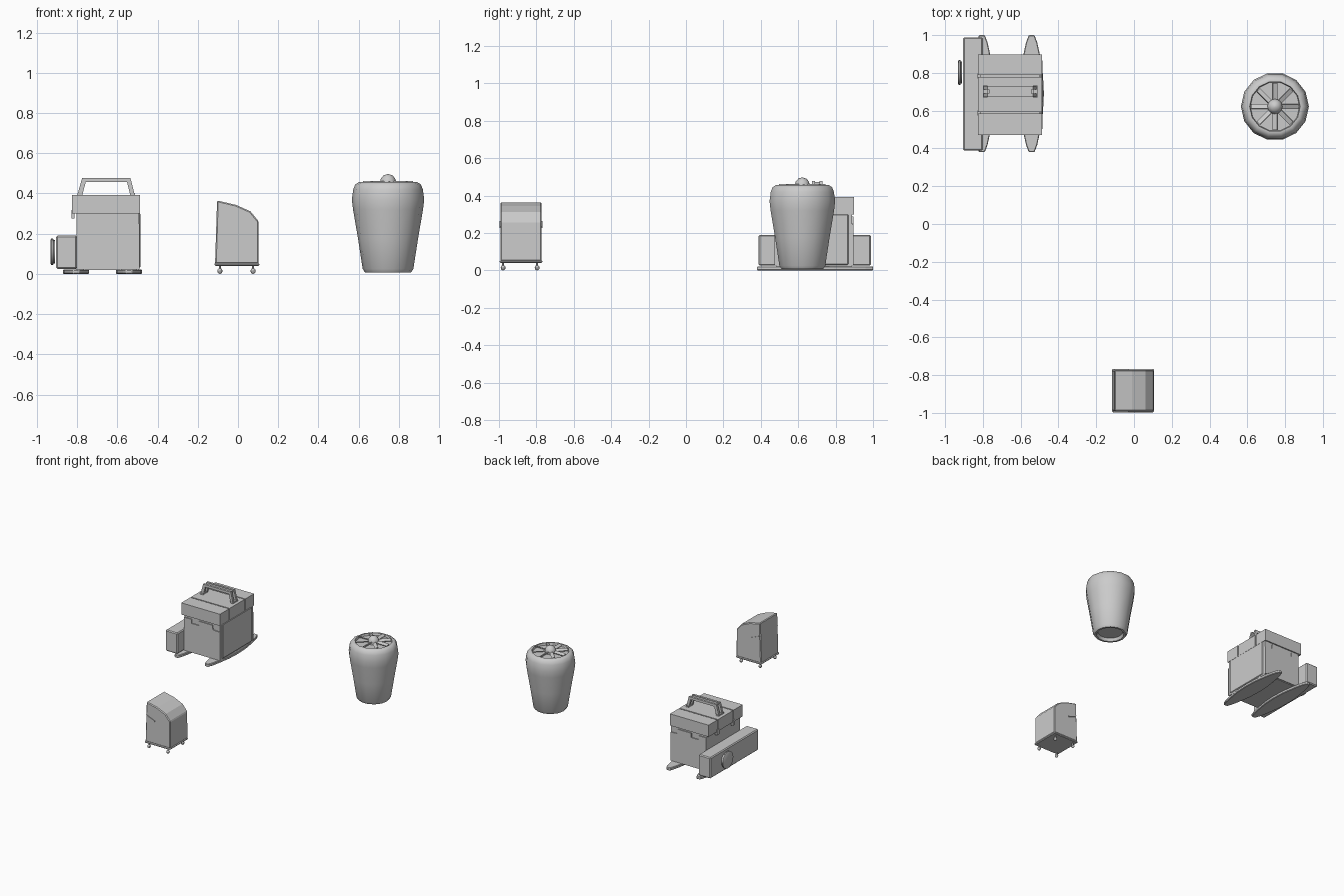
import bpy, bmesh
from math import cos, sin, pi, radians
from mathutils import Vector, Matrix

if "Cube" in bpy.data.objects:
    bpy.data.objects.remove(bpy.data.objects["Cube"])


def finish(name, bm, bevel=0.0, smooth=None):
    bmesh.ops.recalc_face_normals(bm, faces=bm.faces)
    mesh = bpy.data.meshes.new(name)
    bm.to_mesh(mesh)
    bm.free()
    ob = bpy.data.objects.new(name, mesh)
    bpy.context.collection.objects.link(ob)
    if bevel:
        m = ob.modifiers.new("bevel", 'BEVEL')
        m.width, m.segments = bevel, 1
        m.limit_method = 'ANGLE'
    if smooth:
        bpy.ops.object.select_all(action='DESELECT')
        bpy.context.view_layer.objects.active = ob
        ob.select_set(True)
        bpy.ops.object.shade_smooth_by_angle(angle=radians(smooth))
    return ob


def box(name, x, y, z, bevel=0.0):
    bm = bmesh.new()
    size = Matrix.Diagonal((x[1] - x[0], y[1] - y[0], z[1] - z[0], 1))
    mid = Vector((sum(x) / 2, sum(y) / 2, sum(z) / 2))
    bmesh.ops.create_cube(bm, size=1, matrix=Matrix.Translation(mid) @ size)
    return finish(name, bm, bevel)


def prism(name, pts, lo, hi, axis, bevel=0.0):
    """Extrude a profile along y (points x, z) or along z (points x, y)."""
    bm = bmesh.new()
    put = (lambda p, d: (p[0], d, p[1])) if axis == 'y' else (lambda p, d: (p[0], p[1], d))
    a = [bm.verts.new(put(p, lo)) for p in pts]
    b = [bm.verts.new(put(p, hi)) for p in pts]
    n = len(pts)
    bm.faces.new(a)
    bm.faces.new(b)
    for i in range(n):
        bm.faces.new((a[i], a[(i + 1) % n], b[(i + 1) % n], b[i]))
    return finish(name, bm, bevel)


def lathe(name, profile, centre, sides, axis='z', smooth=35):
    """Spin (radius, height) points round z or x; end caps are closed."""
    bm = bmesh.new()
    rings = []
    for r, h in profile:
        ring = []
        for i in range(sides):
            t = 2 * pi * i / sides
            v = Vector((r * cos(t), r * sin(t), h))
            if axis == 'x':
                v = Vector((h, v.x, v.y))
            ring.append(bm.verts.new(v + Vector(centre)))
        rings.append(ring)
    for a, b in zip(rings, rings[1:]):
        for i in range(sides):
            j = (i + 1) % sides
            bm.faces.new((a[i], a[j], b[j], b[i]))
    bm.faces.new(rings[0])
    bm.faces.new(rings[-1])
    return finish(name, bm, 0, smooth)


# --- Carry case on skids ---
box("case_body", (-0.803, -0.493), (0.48, 0.888), (0.02, 0.31))
# notched outer panels on the front and back of the body
panel = [(-0.803, 0.025), (-0.49, 0.025), (-0.49, 0.248), (-0.55, 0.252), (-0.555, 0.287),
         (-0.672, 0.287), (-0.672, 0.253), (-0.735, 0.253), (-0.735, 0.285), (-0.803, 0.285)]
prism("case_front_panel", panel, 0.473, 0.481, 'y')
prism("case_back_panel", panel, 0.887, 0.895, 'y')
box("case_end_panel", (-0.494, -0.485), (0.50, 0.868), (0.03, 0.30), 0.004)

# lid in three sections separated by narrow grooves
box("lid_core", (-0.815, -0.497), (0.48, 0.89), (0.302, 0.382))
for part, y in (("front", (0.472, 0.584)), ("middle", (0.593, 0.779)), ("back", (0.788, 0.897))):
    box("lid_" + part, (-0.825, -0.488), y, (0.30, 0.392))
# latch tabs under the lid overhang
for y in (0.588, 0.783):
    box("lid_latch", (-0.829, -0.812), (y - 0.014, y + 0.014), (0.275, 0.318))

# carrying handle
outer = [(-0.80, 0.388), (-0.775, 0.477), (-0.535, 0.477), (-0.512, 0.388),
         (-0.535, 0.388), (-0.552, 0.457), (-0.757, 0.457), (-0.775, 0.388)]
for y in (0.673, 0.713):
    prism("handle_side", outer, y, y + 0.017, 'y')
box("handle_grip", (-0.768, -0.543), (0.68, 0.723), (0.458, 0.472))
for x in (-0.787, -0.524):
    box("handle_foot", (x - 0.012, x + 0.012), (0.67, 0.733), (0.388, 0.402))

# pointed skids
half = [(0.015, -0.31), (0.03, -0.27), (0.043, -0.21), (0.06, -0.1), (0.065, 0)]
right = half + [(w, -d) for w, d in reversed(half[:-1])]
for name, x in (("skid_left", -0.805), ("skid_right", -0.542)):
    outline = [(x + w, 0.69 + d) for w, d in right] + [(x - w, 0.69 + d) for w, d in reversed(right)]
    prism(name, outline, 0.0, 0.022, 'z', 0.004)

# long side box with a round dial
box("side_box", (-0.905, -0.80), (0.388, 0.988), (0.025, 0.19), 0.007)
lathe("side_dial", [(0.058, -0.91), (0.058, -0.917), (0.066, -0.92), (0.066, -0.928), (0.058, -0.932)],
      (0, 0.802, 0.11), 20, 'x')

# --- Small bin on casters ---
profile = [(-0.114, 0.05), (0.103, 0.05), (0.102, 0.262), (0.062, 0.311), (-0.01, 0.343), (-0.104, 0.365)]
prism("bin_body", profile, -0.992, -0.772, 'y', 0.006)
box("bin_base", (-0.117, 0.106), (-0.997, -0.768), (0.04, 0.054), 0.005)
# small pull wedges on both sides
wedge = [(-0.105, 0.265), (-0.03, 0.235), (-0.03, 0.226), (-0.09, 0.248)]
prism("bin_front_pull", wedge, -0.997, -0.985, 'y')
prism("bin_back_pull", wedge, -0.779, -0.767, 'y')
ball = [(0.013 * max(sin(pi * i / 6), 0.05), 0.014 - 0.014 * cos(pi * i / 6)) for i in range(7)]
for x in (-0.09, 0.075):
    for y in (-0.978, -0.796):
        lathe("caster_ball", ball, (x, y, 0), 8)
        lathe("caster_stem", [(0.005, 0.02), (0.005, 0.045)], (x, y, 0), 8)

# --- Tapered pot with a fan top ---
C = (0.746, 0.622, 0)
lathe("pot_body", [(0.09, 0.03), (0.1, 0.008), (0.115, 0.008), (0.126, 0.025), (0.15, 0.18),
                   (0.174, 0.32), (0.180, 0.37), (0.173, 0.42), (0.163, 0.445), (0.145, 0.456),
                   (0.134, 0.456), (0.13, 0.44)], C, 14, smooth=40)
lathe("fan_hub", [(0.04, 0.435), (0.04, 0.458), (0.035, 0.475), (0.022, 0.49), (0.004, 0.496)], C, 12)
# eight pitched blades
for i in range(8):
    bm = bmesh.new()
    m = (Matrix.Translation((C[0], C[1], 0.454)) @ Matrix.Rotation(i * pi / 4, 4, 'Z')
         @ Matrix.Translation((0.077, 0, 0)) @ Matrix.Rotation(radians(25), 4, 'X')
         @ Matrix.Diagonal((0.096, 0.025, 0.007, 1)))
    bmesh.ops.create_cube(bm, size=1, matrix=m)
    finish("fan_blade", bm)
